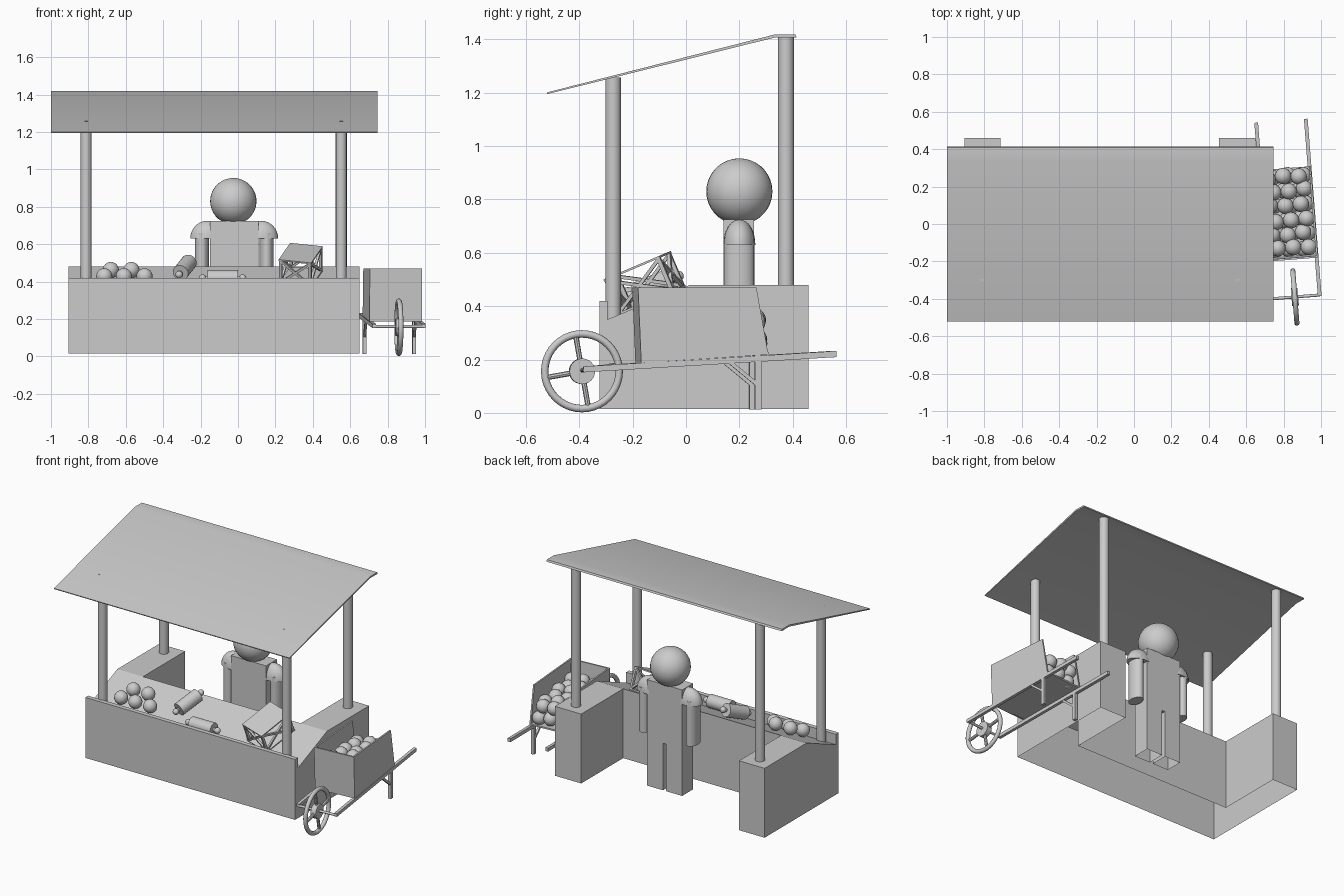
import bpy, bmesh, math, random
from mathutils import Matrix, Vector

if "Cube" in bpy.data.objects:
    bpy.data.objects.remove(bpy.data.objects["Cube"])

random.seed(4)
I = Matrix.Identity(4)
R, T = Matrix.Rotation, Matrix.Translation


def finish(name, bm, mat=I, smooth=False):
    bmesh.ops.recalc_face_normals(bm, faces=bm.faces)
    me = bpy.data.meshes.new(name)
    bm.to_mesh(me)
    bm.free()
    me.transform(mat)
    ob = bpy.data.objects.new(name, me)
    bpy.context.collection.objects.link(ob)
    if smooth:
        bpy.ops.object.select_all(action='DESELECT')
        ob.select_set(True)
        bpy.context.view_layer.objects.active = ob
        bpy.ops.object.shade_smooth_by_angle(angle=math.radians(35))
    return ob


def prism(name, pts, a, b, axis='X', mat=I, smooth=False, open_below=None):
    """Extrude a profile (yz for X, xz for Y) from a to b."""
    bm = bmesh.new()
    P = (lambda p, t: (t, p[0], p[1])) if axis == 'X' else (lambda p, t: (p[0], t, p[1]))
    v0 = [bm.verts.new(P(p, a)) for p in pts]
    v1 = [bm.verts.new(P(p, b)) for p in pts]
    bm.faces.new(v0)
    bm.faces.new(v1)
    n = len(pts)
    for i in range(n):
        j = (i + 1) % n
        bm.faces.new((v0[i], v0[j], v1[j], v1[i]))
    bmesh.ops.recalc_face_normals(bm, faces=bm.faces)
    if open_below is not None:
        bmesh.ops.delete(bm, context='FACES', geom=[
            f for f in bm.faces if all(v.co.z < open_below for v in f.verts)])
    return finish(name, bm, mat, smooth)


def box(name, lo, hi, mat=I):
    return prism(name, [(lo[1], lo[2]), (hi[1], lo[2]), (hi[1], hi[2]), (lo[1], hi[2])],
                 lo[0], hi[0], mat=mat)


def rod(name, p, q, r, mat=I, seg=24):
    """Cylinder from p to q; four segments make a square bar."""
    p, q = Vector(p), Vector(q)
    d = q - p
    bm = bmesh.new()
    bmesh.ops.create_cone(bm, cap_ends=True, segments=seg, radius1=r, radius2=r, depth=d.length)
    m = T((p + q) / 2) @ d.to_track_quat('Z', 'Y').to_matrix().to_4x4()
    if seg == 4:
        m = m @ R(math.pi / 4, 4, 'Z')
    return finish(name, bm, mat @ m, seg > 4)


def ball(name, c, r, mat=I, seg=20):
    bm = bmesh.new()
    bmesh.ops.create_uvsphere(bm, u_segments=seg, v_segments=seg // 2 + 2, radius=r)
    return finish(name, bm, mat @ T(c), True)


# U-shaped stall shell, open underneath, with sunken sloping tray
bm = bmesh.new()
xs = (-.905, -.715, .455, .65)
prof = [(-.325, .015), (-.325, .42), (-.295, .42), (-.295, .35), (.015, .48), (.015, .015)]
back = [(.46, .48), (.46, .015)]
V = [[bm.verts.new((x, *p)) for p in prof + back] for x in xs]
for i in range(3):
    A, B = V[i], V[i + 1]
    for k in range(4):
        bm.faces.new((A[k], A[k + 1], B[k + 1], B[k]))
    for k, l in ([(4, 5)] if i == 1 else [(4, 6), (6, 7)]):
        bm.faces.new((A[k], A[l], B[l], B[k]))
for A in (V[0], V[3]):
    bm.faces.new((A[0], A[1], A[2], A[3], A[4], A[6], A[7]))
for A in (V[1], V[2]):
    bm.faces.new((A[4], A[6], A[7], A[5]))
finish("stall_counter", bm)

# Posts and roof
for x in (-.812, .552):
    rod("front_post", (x, -.273, .35), (x, -.273, 1.258), .029)
    rod("back_post", (x, .375, .47), (x, .375, 1.408), .03)
prism("roof", [(-.52, 1.195), (-.522, 1.201), (.335, 1.419), (.41, 1.419), (.415, 1.407), (.337, 1.408)],
      -1.0, .745, smooth=True)

# Stall keeper
CX = -.02
prism("keeper_body", [(CX - .13, .015), (CX - .13, .725), (CX + .13, .725), (CX + .13, .015),
                      (CX + .012, .015), (CX + .012, .33), (CX - .012, .33), (CX - .012, .015)],
      .14, .255, 'Y', open_below=.02)
ball("keeper_head", (-.025, .2, .83), .124, seg=32)
for s in (-1, 1):
    m = T((CX + s * .173, .2, 0)) @ Matrix.Diagonal((.037, .056, 1, 1))
    rod("keeper_arm", (0, 0, .36), (0, 0, .66), 1, m)
    # domed sleeve
    bm = bmesh.new()
    bmesh.ops.create_uvsphere(bm, u_segments=24, v_segments=16, radius=1)
    g = bm.verts[:] + bm.edges[:] + bm.faces[:]
    bmesh.ops.bisect_plane(bm, geom=g, plane_co=(0, 0, 0), plane_no=(0, 0, -1), clear_outer=True)
    bmesh.ops.holes_fill(bm, edges=[e for e in bm.edges if e.is_boundary])
    finish("keeper_sleeve", bm, T((CX + s * .145, .2, .63)) @ Matrix.Diagonal((.09, .06, .095, 1)), True)


# Goods lying on the tray
def tray(x, y, h):
    return Vector((x, y, .35 + .419 * (y + .295))) + h * Vector((0, -.387, .922))


for x, y in ((-.68, -.12), (-.57, -.12), (-.715, -.2), (-.61, -.2), (-.5, -.2)):
    ball("tray_fruit", tray(x, y, .042), .043)
for p, q in (((-.315, -.19), (-.255, -.01)), ((-.19, -.235), (.025, -.235))):
    a, b = tray(*p, .047), tray(*q, .047)
    rod("roll_body", a.lerp(b, .12), a.lerp(b, .88), .043)
    rod("roll_core", a, b, .012)
    for c in (a, b):
        ball("roll_knob", c, .02, seg=12)

# Tilted crate: two plates, corner posts, crossed slats
C = T((.335, -.127, .42)) @ R(math.radians(23), 4, 'X') @ R(math.radians(-15), 4, 'Z')
hx, hy, h = .09, .118, .145
box("crate_lid", (-hx, -hy, h - .008), (hx, hy, h), C)
box("crate_base", (-hx, -hy, 0), (hx, hy, .008), C)
ix, iy = hx - .009, hy - .009
corners = [(-ix, -iy), (ix, -iy), (ix, iy), (-ix, iy)]
for i in range(4):
    a, b = corners[i], corners[(i + 1) % 4]
    rod("crate_post", (*a, 0), (*a, h - .004), .011, C, 4)
    rod("crate_slat", (*a, .01), (*b, h - .01), .009, C, 4)
    rod("crate_slat", (*b, .01), (*a, h - .01), .009, C, 4)

# Wheelbarrow, turned slightly; its origin is under the axle
W = T((.86, -.39, 0)) @ R(math.radians(4.5), 4, 'Z')
for s in (-1, 1):
    x = s * .133
    prism("barrow_handle", [(-.005, .152), (-.005, .174), (.945, .232), (.945, .209)],
          x - .01, x + .01, mat=W)
    prism("barrow_side", [(.2, .47), (.212, .187), (.69, .218), (.645, .47)],
          s * .13, s * .14, mat=W)
    box("barrow_leg", (x - .01, .64, .012), (x + .01, .663, .215), W)
    rod("barrow_brace", (x, .54, .195), (x, .65, .105), .01, W, 4)
prism("barrow_front", [(.2, .47), (.21, .47), (.222, .187), (.212, .187)], -.14, .14, mat=W)
prism("barrow_floor", [(.212, .187), (.212, .197), (.69, .228), (.69, .218)], -.14, .14, mat=W)
rod("barrow_axle", (-.133, 0, .16), (.133, 0, .16), .008, W)

# Wheel
HUB = W @ T((0, 0, .156)) @ R(math.pi / 2, 4, 'Y')
bpy.ops.mesh.primitive_torus_add(major_radius=.14, minor_radius=.014,
                                 major_segments=40, minor_segments=10)
tyre = bpy.context.object
tyre.name = "wheel_rim"
tyre.data.transform(HUB)
bpy.ops.object.shade_smooth_by_angle(angle=math.radians(40))
rod("wheel_hub", (0, 0, -.018), (0, 0, .018), .048, HUB)
for k in range(4):
    a = math.radians(10 + 90 * k)
    rod("wheel_spoke", (0, 0, 0), (.14 * math.cos(a), .14 * math.sin(a), 0), .01, HUB, 8)

# Heaped fruit in the barrow
for layer, z in enumerate((.265, .345)):
    for row in range(6):
        for col in range(3):
            x = (col - 1) * .083 + (.012 if (row + layer) % 2 else -.012)
            y = .26 + row * .077 + random.uniform(-.008, .008)
            ball("barrow_fruit", (x, y, z + .02 * (1 - row / 5) * layer + random.uniform(-.012, .012)),
                 .044, W, 16)
